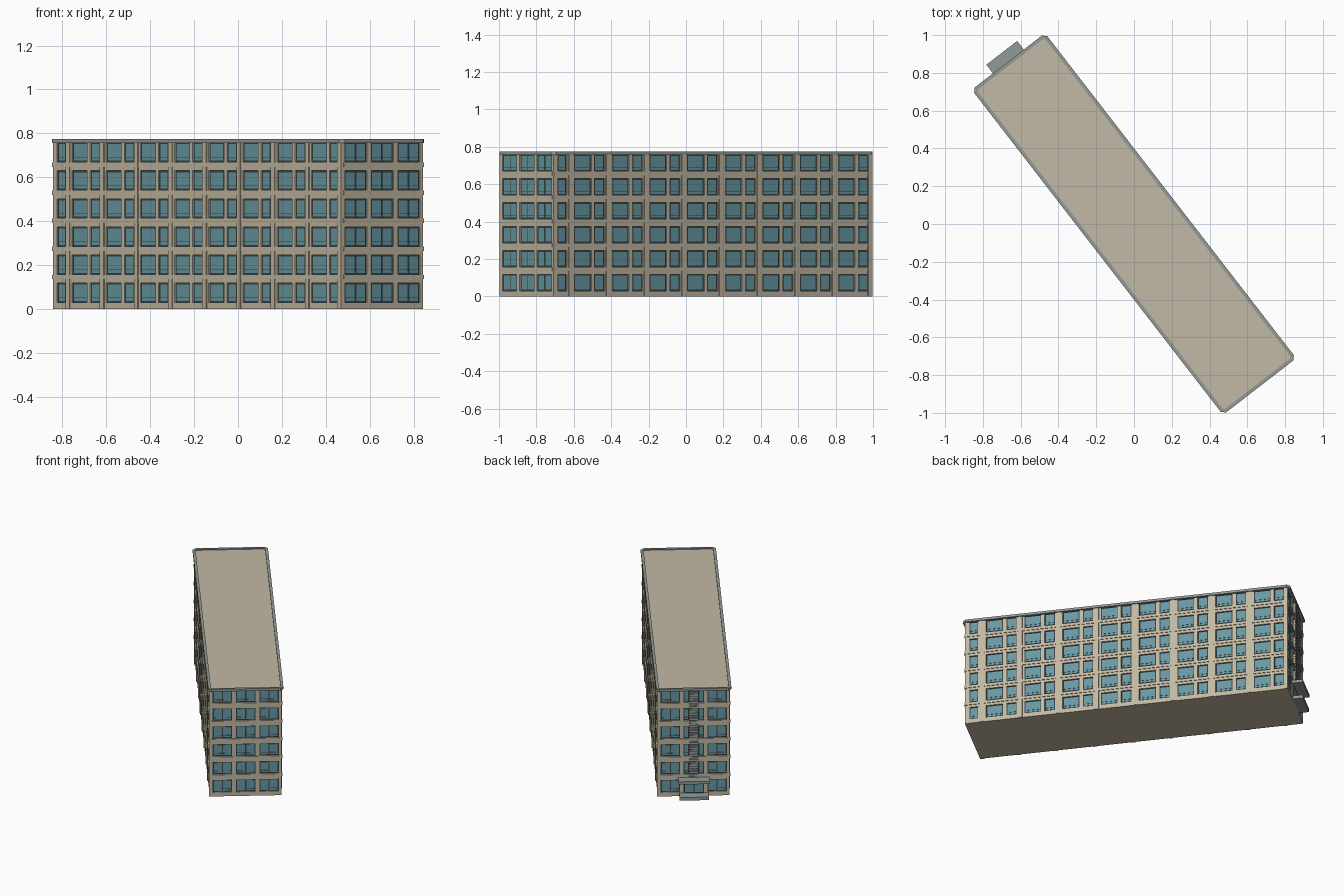
import bpy, bmesh, math
from mathutils import Matrix, Vector

cube = bpy.data.objects.get("Cube")
if cube:
    bpy.data.objects.remove(cube, do_unlink=True)


def material(name, rgb):
    m = bpy.data.materials.new(name)
    m.use_nodes = True
    m.diffuse_color = (*rgb, 1)
    bsdf = next(n for n in m.node_tree.nodes if n.type == 'BSDF_PRINCIPLED')
    bsdf.inputs["Base Color"].default_value = (*rgb, 1)
    bsdf.inputs["Roughness"].default_value = 0.8
    return m


WALL = material("cream wall", (0.54, 0.48, 0.36))
ROOF = material("tan roof", (0.54, 0.49, 0.38))
GREY = material("grey trim", (0.29, 0.33, 0.30))
FRAME = material("dark frame", (0.04, 0.055, 0.06))
GLASS = material("teal glass", (0.14, 0.31, 0.36))

TURN = Matrix.Rotation(math.radians(-52.3), 4, 'Z')
LEN, WID = 2.13, 0.448            # core block
FLOORS, STOREY, SILL, WIN = 6, 0.128, 0.03, 0.088
TOP = 0.757
DEPTH = 0.01                      # wall skin thickness
parts = {}


def part(name, mat):
    if name not in parts:
        parts[name] = (bmesh.new(), mat)
    return parts[name][0]


def box(name, mat, side, s0, s1, z0, z1, d0, d1):
    """Box on a facade: s runs to the right, d points out of the wall."""
    half = WID / 2 if side % 180 == 0 else LEN / 2
    m = (TURN @ Matrix.Rotation(math.radians(side), 4, 'Z')
         @ Matrix.Translation(((s0 + s1) / 2, -half - (d0 + d1) / 2, (z0 + z1) / 2))
         @ Matrix.Diagonal((s1 - s0, d1 - d0, z1 - z0, 1)))
    bmesh.ops.create_cube(part(name, mat), size=1, matrix=m)


def window(side, s0, s1, z, panes=1):
    """Dark plate with raised panes and a low transom."""
    box("window_frames", FRAME, side, s0, s1, z, z + WIN, 0, 0.003)
    rim = 0.007
    step = (s1 - s0 - rim) / panes
    for i in range(panes):
        a = s0 + rim + i * step
        b = a + step - rim
        box("window_glass", GLASS, side, a, b, z + 0.022, z + WIN - rim, 0.003, 0.005)
        box("window_glass", GLASS, side, a, b, z + rim, z + 0.02, 0.003, 0.005)


def facade(side, start, end, openings):
    """Wall skin around the openings on every storey, plus ledges."""
    for f in range(FLOORS):
        z = SILL + f * STOREY
        low = 0 if f == 0 else z - STOREY + WIN
        box("spandrels", WALL, side, start, end, low, z, 0, DEPTH)
        if f:
            box("ledges", WALL, side, start, end, z - 0.022, z - 0.002, DEPTH, DEPTH + 0.004)
        edge = start
        for s0, s1, panes in openings + [(end, end, 0)]:
            box("wall_piers", WALL, side, edge, s0, z, z + WIN, 0, DEPTH)
            edge = s1
            if panes:
                window(side, s0, s1, z, panes)
    box("spandrels", WALL, side, start, end, SILL + 5 * STOREY + WIN, TOP + 0.002, 0, DEPTH)


# Core block
box("core", WALL, 0, -LEN / 2, LEN / 2, 0, TOP, -WID, 0)

# Long sides: one narrow end window, then eight bays
start, end = -LEN / 2 - DEPTH, LEN / 2 + DEPTH
PITCH = 0.2545
first = end - 8 * PITCH
bays = [(start + 0.03, first - 0.025, 1)]
for i in range(8):
    p = first + i * PITCH
    bays += [(p + 0.11 * PITCH, p + 0.55 * PITCH, 1), (p + 0.64 * PITCH, p + 0.91 * PITCH, 1)]
for side in (0, 180):
    facade(side, start, end, bays)
    for i in range(9):
        p = min(first + i * PITCH, end - 0.014)
        box("pilasters", WALL, side, p - 0.014, p + 0.014, 0, TOP, DEPTH, DEPTH + 0.005)

# Short ends: three double windows, the rear one split by a stair strip
w0, w = -WID / 2, WID
outer = [(w0 + 0.02 * w, w0 + 0.30 * w, 2), (w0 + 0.70 * w, w0 + 0.98 * w, 2)]
facade(90, w0, -w0, [outer[0], (-0.14 * w, 0.14 * w, 2), outer[1]])
facade(-90, w0, -w0, [outer[0], (-0.15 * w, -0.07 * w, 1), (0.07 * w, 0.15 * w, 1), outer[1]])

# Louvred stair strip
box("stair_strip", FRAME, -90, -0.03, 0.03, 0.13, TOP, DEPTH, DEPTH + 0.003)
slats = 36
for i in range(slats):
    z = 0.132 + i * (TOP - 0.134) / slats
    box("stair_slats", GREY, -90, -0.03, 0.03, z, z + 0.012, DEPTH, DEPTH + 0.008)

# Entrance: doors, canopy and step
box("door_frame", FRAME, -90, -0.065, 0.065, 0.022, 0.112, DEPTH, DEPTH + 0.004)
for s in (-0.059, 0.003):
    box("door_glass", GLASS, -90, s, s + 0.056, 0.03, 0.105, DEPTH + 0.004, DEPTH + 0.007)
box("entrance_canopy", GREY, -90, -0.103, 0.103, 0.115, 0.135, 0, 0.08)
box("entrance_step", GREY, -90, -0.095, 0.095, 0, 0.022, 0, 0.08)

# Chamfered coping with the sunken roof deck
bm = part("roof_and_coping", GREY)
hx, hy, c = 2.175 / 2, 0.49 / 2, 0.02
ring = []
for sx, sy in ((1, 1), (-1, 1), (-1, -1), (1, -1)):
    pair = [(sx * hx, sy * (hy - c)), (sx * (hx - c), sy * hy)]
    ring += pair if sx * sy > 0 else pair[::-1]
base = bm.faces.new([bm.verts.new(TURN @ Vector((x, y, TOP))) for x, y in ring])
ext = bmesh.ops.extrude_face_region(bm, geom=[base])["geom"]
bmesh.ops.translate(bm, vec=(0, 0, 0.017), verts=[g for g in ext if isinstance(g, bmesh.types.BMVert)])
bmesh.ops.recalc_face_normals(bm, faces=bm.faces)
top = max(bm.faces, key=lambda f: f.calc_center_median().z)
bmesh.ops.inset_region(bm, faces=[top], thickness=0.02)
deck = bmesh.ops.extrude_face_region(bm, geom=[top])["geom"]
bmesh.ops.delete(bm, geom=[top], context='FACES_ONLY')
bmesh.ops.translate(bm, vec=(0, 0, -0.007), verts=[g for g in deck if isinstance(g, bmesh.types.BMVert)])
for g in deck:
    if isinstance(g, bmesh.types.BMFace):
        g.material_index = 1
bmesh.ops.recalc_face_normals(bm, faces=bm.faces)

# Turn every gathered part into an object
for name, (bm, mat) in parts.items():
    mesh = bpy.data.meshes.new(name)
    bm.to_mesh(mesh)
    bm.free()
    mesh.materials.append(mat)
    if name == "roof_and_coping":
        mesh.materials.append(ROOF)
    bpy.context.scene.collection.objects.link(bpy.data.objects.new(name, mesh))
